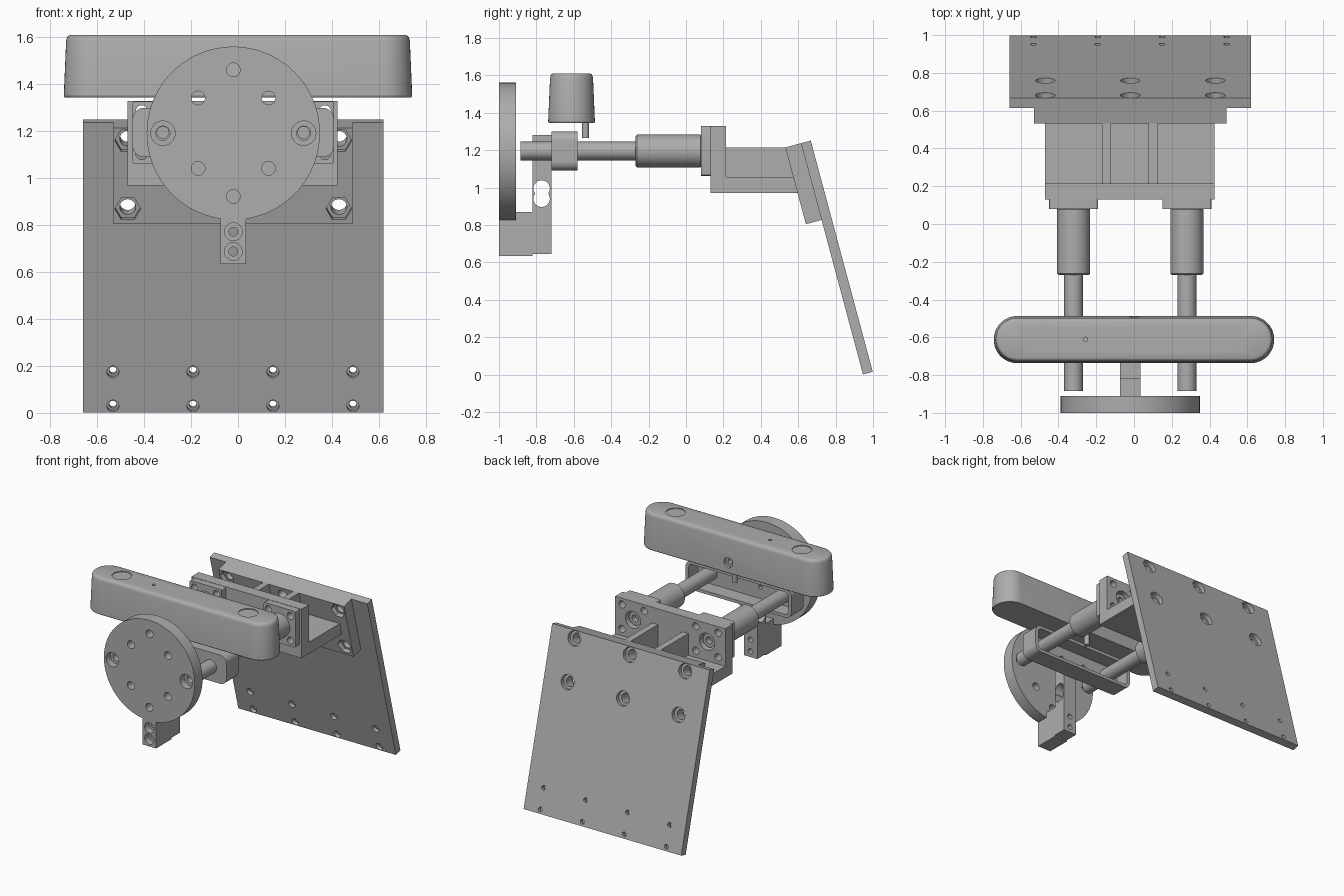
import bpy, bmesh
from math import radians, sin, cos, pi
from mathutils import Matrix, Vector

cube = bpy.data.objects.get("Cube")
if cube:
    bpy.data.objects.remove(cube, do_unlink=True)

grey = bpy.data.materials.new("machined grey")
grey.use_nodes = True
COLOUR = (0.42, 0.42, 0.42, 1)
grey.diffuse_color = COLOUR
grey.node_tree.nodes["Principled BSDF"].inputs["Base Color"].default_value = COLOUR

MID = -0.02               # centre line of the mechanism
RAIL_X = (-0.32, 0.28)    # the two guide rods
RAIL_Z = 1.195


def place(axis, a, b, level):
    """Put a 2D profile point on a plane across the given axis."""
    return {"x": (level, a, b), "y": (a, level, b), "z": (a, b, level)}[axis]


def loft(name, rings, axis):
    """Skin a list of (profile, level) rings and cap both ends."""
    bm = bmesh.new()
    loops = [[bm.verts.new(place(axis, a, b, lv)) for a, b in pts] for pts, lv in rings]
    n = len(loops[0])
    for lo, hi in zip(loops, loops[1:]):
        for i in range(n):
            bm.faces.new((lo[i], lo[(i + 1) % n], hi[(i + 1) % n], hi[i]))
    bm.faces.new(loops[0])
    bm.faces.new(loops[-1])
    bmesh.ops.recalc_face_normals(bm, faces=bm.faces)
    mesh = bpy.data.meshes.new(name)
    bm.to_mesh(mesh)
    bm.free()
    obj = bpy.data.objects.new(name, mesh)
    mesh.materials.append(grey)
    bpy.context.collection.objects.link(obj)
    return obj


def circle(r, a=0, b=0, n=40):
    return [(a + r * cos(2 * pi * i / n), b + r * sin(2 * pi * i / n)) for i in range(n)]


def rounded(ha, hb, r, a=0, b=0, n=10):
    pts = []
    for k, (sa, sb) in enumerate(((1, 1), (-1, 1), (-1, -1), (1, -1))):
        for i in range(n + 1):
            t = (k + i / n) * pi / 2
            pts.append((a + sa * (ha - r) + r * cos(t), b + sb * (hb - r) + r * sin(t)))
    return pts


def box(name, x0, x1, y0, y1, z0, z1):
    return loft(name, [([(x0, y0), (x1, y0), (x1, y1), (x0, y1)], z) for z in (z0, z1)], "z")


def rod(name, axis, a, b, r, lo, hi, n=40, edge=0.0):
    rings = [(circle(r, a, b, n), lo), (circle(r, a, b, n), hi)]
    if edge:
        rings = [(circle(r - edge, a, b, n), lo), (circle(r, a, b, n), lo + edge),
                 (circle(r, a, b, n), hi - edge), (circle(r - edge, a, b, n), hi)]
    return loft(name, rings, axis)


def cut(obj, cutter):
    cutter.hide_render = True
    mod = obj.modifiers.new("cut", "BOOLEAN")
    mod.operation = "DIFFERENCE"
    mod.solver = "EXACT"
    mod.object = cutter
    bpy.context.view_layer.objects.active = obj
    bpy.ops.object.modifier_apply(modifier=mod.name)
    bpy.data.objects.remove(cutter, do_unlink=True)


def hole(obj, axis, a, b, r, lo, hi, n=28):
    cut(obj, rod("cutter", axis, a, b, r, lo, hi, n))


# Tilted plates, built upright around their top edge and then leaned back
TILT = Matrix.Translation(Vector((0, 0.615, 1.237))) @ Matrix.Rotation(radians(15), 4, "X")
back_plate = box("back_plate", -0.66, 0.62, 0, 0.054, -1.28, 0)
mount_plate = box("mount_plate", -0.53, 0.49, -0.087, 0, -0.425, 0)
for z in (-0.056, -0.357):
    for x in (MID - 0.45, MID, MID + 0.45):
        hole(back_plate, "y", x, z, 0.034, -0.1, 0.1)
        hole(back_plate, "y", x, z, 0.052, 0.022, 0.1)
        hole(mount_plate, "y", x, z, 0.034, -0.2, 0.1)
        if x != MID:
            hole(mount_plate, "y", x, z, 0.055, -0.2, -0.055, 6)
for z in (-1.10, -1.25):
    for i in range(4):
        x = -0.533 + i * 0.341
        hole(back_plate, "y", x, z, 0.016, -0.1, 0.1)
        hole(back_plate, "y", x, z, 0.026, -0.1, 0.025)
for plate in (back_plate, mount_plate):
    plate.data.transform(TILT)

# Bracket: shelf, ribs and upright
shelf_side = [(0.13, 0.97), (0.688, 0.97), (0.665, 1.055), (0.13, 1.055)]
shelf_side = [(0.13, 0.97), (0.62, 0.97), (0.60, 1.055), (0.13, 1.055)]
loft("bracket_shelf", [(shelf_side, x) for x in (-0.47, 0.425)], "x")
rib_side = [(0.2, 1.05), (0.6, 1.05), (0.54, 1.215), (0.2, 1.215)]
for side, x in (("right", -0.145), ("left", 0.1)):
    loft("rib_" + side, [(rib_side, x - 0.024), (rib_side, x + 0.024)], "x")
upright = box("bracket_upright", -0.47, 0.425, 0.13, 0.215, 0.97, 1.33)

# Guide rods, bearings and their flanges
for side, x in zip(("right", "left"), RAIL_X):
    flange = loft("bearing_flange_" + side,
                  [(rounded(0.13, 0.133, 0.012, x, RAIL_Z, 3), y) for y in (0.08, 0.13)], "y")
    for dx in (-0.09, 0.09):
        for dz in (-0.09, 0.09):
            hole(flange, "y", x + dx, RAIL_Z + dz, 0.026, 0, 0.2)
            hole(upright, "y", x + dx, RAIL_Z + dz, 0.026, 0, 0.3)
    hole(upright, "y", x, RAIL_Z, 0.062, 0, 0.3)
    rod("bearing_" + side, "y", x, RAIL_Z, 0.0875, -0.27, 0.085, edge=0.008)
    bar = rod("guide_rod_" + side, "y", x, RAIL_Z, 0.05, -0.885, 0.19)
    hole(bar, "y", x, RAIL_Z, 0.025, -0.95, -0.8)
    hole(bar, "y", x, RAIL_Z, 0.025, 0.15, 0.3)

# Carriage tray, open towards the back
tray = loft("carriage_tray", [(rounded(0.43, 0.105, 0.05, MID, RAIL_Z), y) for y in (-0.72, -0.58)], "y")
cut(tray, loft("cutter", [(rounded(0.405, 0.082, 0.03, MID, RAIL_Z), y) for y in (-0.69, -0.5)], "y"))
for dx in (-0.1, 0.1):
    hole(tray, "y", MID + dx, RAIL_Z, 0.015, -0.8, -0.6)

# Sensor pod with tapered sides and a rounded top edge
levels = ((1.345, 0.004), (1.352, 0), (1.585, 0.010), (1.6, 0.014), (1.607, 0.02), (1.61, 0.028))
pod = loft("sensor_pod", [(rounded(0.7425 - d, 0.125 - d, 0.1245 - d, 0, -0.612), z)
                          for z, d in levels], "z")
for x in (-0.515, 0.51):
    hole(pod, "z", x, -0.61, 0.066, 1.604, 1.7, 40)
hole(pod, "z", -0.257, -0.61, 0.011, 1.58, 1.7, 16)
hole(pod, "y", 0, 1.42, 0.036, -0.51, -0.4)
hole(pod, "y", 0, 1.42, 0.018, -0.56, -0.4)
rod("pod_pin", "z", MID, -0.537, 0.018, 1.265, 1.35, 20)

# Round front disc with its ring of holes
disc = rod("front_disc", "y", MID, RAIL_Z - 0.003, 0.369, -1, -0.91, 96)
spots = [(0, 0.27), (0, -0.27)] + [(sx * 0.15, sz * 0.15) for sx in (-1, 1) for sz in (-1, 1)]
for dx, dz in spots:
    hole(disc, "y", MID + dx, RAIL_Z - 0.003 + dz, 0.029, -1.1, -0.8)
for x in RAIL_X:
    hole(disc, "y", x, RAIL_Z - 0.003, 0.03, -1.1, -0.8)
    hole(disc, "y", x, RAIL_Z - 0.003, 0.052, -1.1, -0.95)

# Force-sensing beam with its double bore, and the foot joining it to the disc
beam = box("sensing_beam", -0.075, 0.035, -0.82, -0.72, 0.645, 1.28)
for z in (0.94, 0.995):
    hole(beam, "x", -0.772, z, 0.044, -0.2, 0.2)
foot = box("beam_foot", -0.075, 0.035, -1, -0.82, 0.635, 0.868)
for z in (0.772, 0.688):
    hole(foot, "y", MID, z, 0.038, -1.1, -0.95)
    hole(foot, "y", MID, z, 0.019, -1.1, -0.8)
    hole(beam, "y", MID, z, 0.019, -0.9, -0.6)

# Smooth the round walls and keep the edges sharp
bpy.ops.object.select_all(action="DESELECT")
for obj in bpy.context.collection.objects:
    if obj.type == "MESH" and obj.data.materials and obj.data.materials[0] == grey:
        obj.select_set(True)
        bpy.context.view_layer.objects.active = obj
bpy.ops.object.shade_smooth_by_angle(angle=radians(30))
